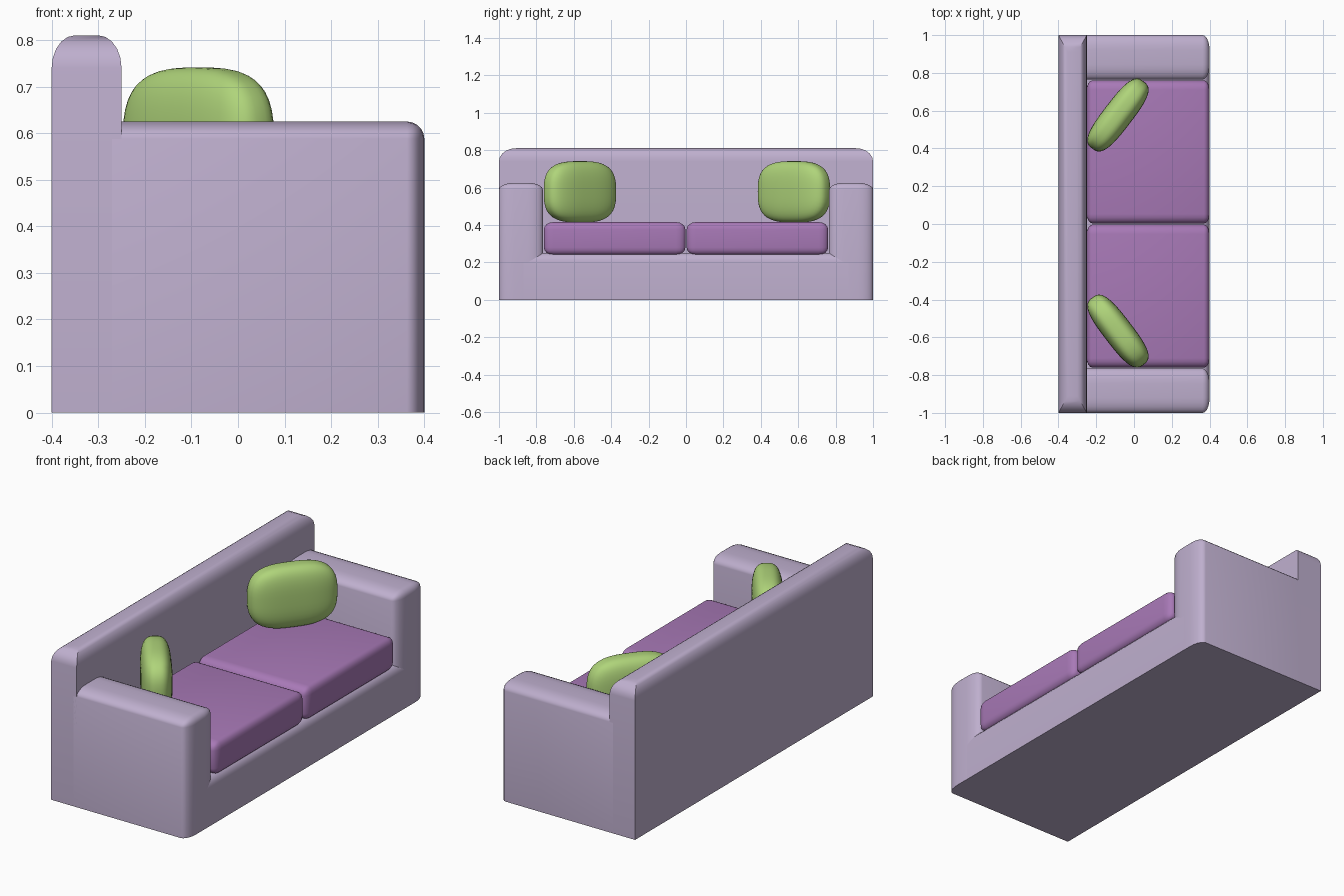
import bpy, bmesh, math
from mathutils import Matrix

if "Cube" in bpy.data.objects:
    bpy.data.objects.remove(bpy.data.objects["Cube"])


def material(name, rgb):
    m = bpy.data.materials.new(name)
    m.diffuse_color = (*rgb, 1)
    m.use_nodes = True
    m.node_tree.nodes["Principled BSDF"].inputs["Base Color"].default_value = m.diffuse_color
    return m


LAVENDER = material("lavender fabric", (0.52, 0.43, 0.62))
PURPLE = material("purple fabric", (0.39, 0.19, 0.47))
GREEN = material("green fabric", (0.43, 0.66, 0.195))


def finish(bm, name, mat):
    bmesh.ops.recalc_face_normals(bm, faces=bm.faces[:])
    mesh = bpy.data.meshes.new(name)
    bm.to_mesh(mesh)
    bm.free()
    ob = bpy.data.objects.new(name, mesh)
    bpy.context.collection.objects.link(ob)
    mesh.materials.append(mat)
    bpy.ops.object.select_all(action='DESELECT')
    ob.select_set(True)
    bpy.context.view_layer.objects.active = ob
    bpy.ops.object.shade_smooth_by_angle(angle=math.radians(35))
    return ob


def rounded_box(name, lo, hi, radii, mat, pick, segments=5):
    """Box with elliptical rounding: bevelled by 1 in a space scaled by the radii.
    pick(d) chooses edges from their direction away from the centre (-1, 0, 1 per axis)."""
    bm = bmesh.new()
    bmesh.ops.create_cube(bm, size=2)
    edges = []
    for e in bm.edges:
        mid = (e.verts[0].co + e.verts[1].co) / 2
        if pick(tuple(round(c) for c in mid)):
            edges.append(e)
    for v in bm.verts:
        for i in range(3):
            v.co[i] = (hi[i] if v.co[i] > 0 else lo[i]) / radii[i]
    bmesh.ops.bevel(bm, geom=edges, offset=1, offset_type='OFFSET', segments=segments,
                    profile=0.5, affect='EDGES')
    for v in bm.verts:
        for i in range(3):
            v.co[i] *= radii[i]
    return finish(bm, name, mat)


def pillow(name, centre, half, angle, mat, power=3.0):
    """Plump rounded block: a gridded cube pushed onto a superellipsoid."""
    bm = bmesh.new()
    bmesh.ops.create_cube(bm, size=2)
    bmesh.ops.subdivide_edges(bm, edges=bm.edges[:], cuts=11, use_grid_fill=True)
    for v in bm.verts:
        n = sum(abs(c) ** power for c in v.co) ** (1 / power)
        v.co = [c / n * h for c, h in zip(v.co, half)]
    bm.transform(Matrix.Translation(centre) @ Matrix.Rotation(angle, 4, 'Z'))
    return finish(bm, name, mat)


# Backrest, rounded along its whole top
rounded_box("backrest", (-0.40, -1, 0), (-0.25, 1, 0.81), (0.05, 0.09, 0.07),
            LAVENDER, lambda d: d[2] == 1)

# Base with a rounded front top edge
rounded_box("base", (-0.30, -0.87, 0), (0.40, 0.87, 0.25), (0.04, 0.04, 0.05),
            LAVENDER, lambda d: d[0] == 1 and d[2] == 1)

for s, side in ((-1, "left"), (1, "right")):
    def span(a, b):
        return sorted((s * a, s * b))

    # Armrest, crowned on top and rounded at the front
    y0, y1 = span(0.765, 1.0)
    rounded_box(side + "_armrest", (-0.27, y0, 0), (0.40, y1, 0.625), (0.037, 0.08, 0.037),
                LAVENDER, lambda d: (d[2] == 1 and d[0] != -1) or (d[0] == 1 and d[2] == 0))

    # Seat cushion
    y0, y1 = span(0.003, 0.76)
    rounded_box(side + "_seat_cushion", (-0.25, y0, 0.24), (0.40, y1, 0.415),
                (0.03, 0.05, 0.04), PURPLE, lambda d: True, 4)

    # Throw pillow, turned into the corner
    pillow(side + "_pillow", (-0.085, 0.577 if s > 0 else -0.567, 0.577),
           (0.224, 0.077, 0.164), s * math.radians(52.5), GREEN)
